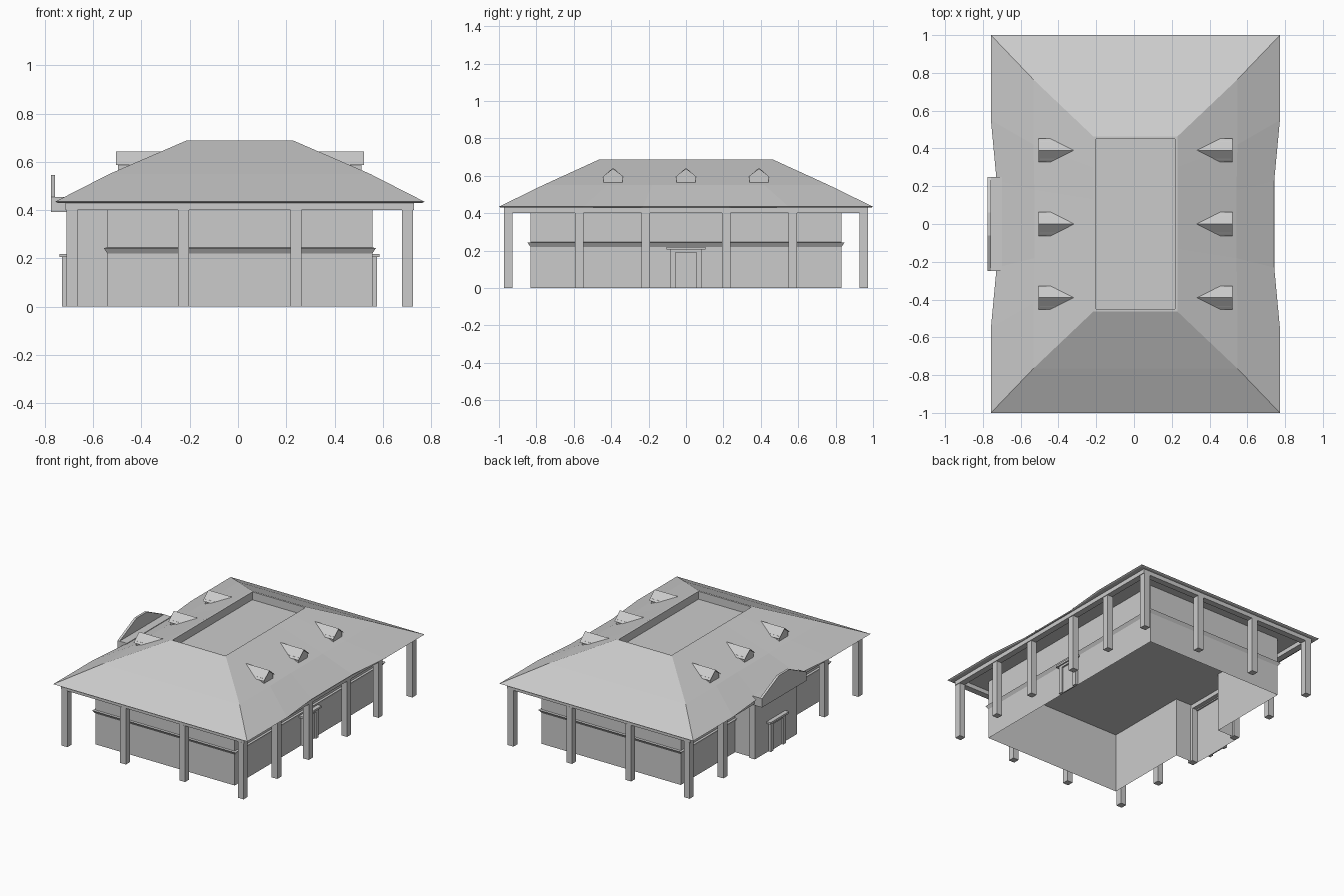
import bpy, bmesh

if "Cube" in bpy.data.objects:
    bpy.data.objects.remove(bpy.data.objects["Cube"])

CX = 0.0075          # the building is symmetric about this x
grey = bpy.data.materials.new("light grey")
grey.diffuse_color = (0.6, 0.6, 0.6, 1)
grey.use_nodes = True
grey.node_tree.nodes["Principled BSDF"].inputs["Base Color"].default_value = grey.diffuse_color


def finish(name, bm):
    bmesh.ops.recalc_face_normals(bm, faces=bm.faces[:])
    me = bpy.data.meshes.new(name)
    bm.to_mesh(me)
    bm.free()
    me.materials.append(grey)
    ob = bpy.data.objects.new(name, me)
    bpy.context.collection.objects.link(ob)
    return ob


def loft(name, rings, closed=True, cap_start=False, cap_end=False):
    """Join rings of points that all have the same count."""
    bm = bmesh.new()
    rows = [[bm.verts.new(p) for p in r] for r in rings]
    n = len(rows[0])
    for a, b in zip(rows, rows[1:]):
        for i in range(n if closed else n - 1):
            j = (i + 1) % n
            bm.faces.new((a[i], a[j], b[j], b[i]))
    if cap_start:
        bm.faces.new(rows[0])
    if cap_end:
        bm.faces.new(rows[-1])
    return finish(name, bm)


def prism_x(name, profile, x0, x1):
    """Extrude a (y, z) profile along x."""
    return loft(name, [[(x, y, z) for y, z in profile] for x in (x0, x1)],
                cap_start=True, cap_end=True)


def box(name, x0, x1, y0, y1, z0, z1):
    return prism_x(name, [(y0, z0), (y1, z0), (y1, z1), (y0, z1)], x0, x1)


def rect(hx, hy, z):
    return [(CX + sx * hx, sy * hy, z) for sx, sy in ((-1, -1), (1, -1), (1, 1), (-1, 1))]


# Walls: open shell with a projecting entrance on the left
WX, WY = 0.549, 0.832
XL, XR, XP = CX - WX, CX + WX, -0.71
outline = [(XL, -WY), (XR, -WY), (XR, WY), (XL, WY),
           (XL, 0.22), (XP, 0.22), (XP, -0.21), (XL, -0.21)]
loft("walls", [[(x, y, z) for x, y in outline] for z in (0, 0.43)])

# Flared ledge round the walls, stopping at the entrance
path = [(XL, 0.22, -1, 0), (XL, WY, -1, 1), (XR, WY, 1, 1),
        (XR, -WY, 1, -1), (XL, -WY, -1, -1), (XL, -0.21, -1, 0)]
loft("wall_ledge", [[(x + sx * o, y + sy * o, z) for x, y, sx, sy in path]
                    for o, z in ((0, 0.22), (0.015, 0.243), (0, 0.245))], closed=False)


# Roof: eaves pulled in slightly at mid side, bent hips, sunken flat top
def roof_ring(hx, hy, z, y1, y2, hx_mid):
    side = [(hx, -hy), (hx, -y1), (hx_mid, -y2), (hx_mid, y2), (hx, y1), (hx, hy)]
    return ([(CX + x, y, z) for x, y in side] +
            [(CX - x, -y, z) for x, y in side])


loft("roof", [
    roof_ring(0.755, 0.99, 0.43, 0.55, 0.23, 0.73),
    roof_ring(0.765, 1.0, 0.435, 0.55, 0.23, 0.735),
    roof_ring(0.54, 0.765, 0.55, 0.42, 0.18, 0.535),
    roof_ring(0.222, 0.463, 0.688, 0.3, 0.13, 0.222),
    roof_ring(0.209, 0.45, 0.688, 0.3, 0.13, 0.209),
    roof_ring(0.209, 0.45, 0.632, 0.3, 0.13, 0.209),
], cap_start=True, cap_end=True)

# Eaves beam on top of the posts
loft("eaves_beam", [rect(0.722, 0.972, 0.432), rect(0.722, 0.972, 0.40),
                    rect(0.677, 0.927, 0.40), rect(0.677, 0.927, 0.432)])

# Posts round the veranda
H = 0.0225
spots = [(sx * 0.695, y) for sx in (-1, 1) for y in (-0.95, -0.57, -0.215, 0.215, 0.57, 0.95)]
spots += [(sx * 0.233, sy * 0.95) for sx in (-1, 1) for sy in (-1, 1)]
for x, y in spots:
    box("post", CX + x - H, CX + x + H, y - H, y + H, 0, 0.402)

# Dormers, three on each slope
for s in (-1, 1):
    for y in (-0.39, 0, 0.39):
        prism_x("dormer_wall", [(y - 0.05, 0.54), (y + 0.05, 0.54), (y + 0.05, 0.60),
                                (y, 0.638), (y - 0.05, 0.60)], CX + s * 0.505, CX + s * 0.40)
        prism_x("dormer_roof", [(y - 0.063, 0.588), (y, 0.643), (y + 0.063, 0.588), (y, 0.636)],
                CX + s * 0.514, CX + s * 0.26)

# Entrance gable above the left eaves
prism_x("entrance_gable", [(-0.25, 0.392), (0.25, 0.392), (0.25, 0.455), (0.06, 0.546),
                           (-0.06, 0.546), (-0.25, 0.455)], -0.775, -0.758)
box("entrance_canopy", -0.76, -0.70, -0.25, 0.25, 0.392, 0.455)

# Doors with frame and lintel, on the right wall and the entrance
for wall, s in ((XR, 1), (XP, -1)):
    for y0, y1 in ((-0.085, -0.055), (0.055, 0.085)):
        box("door_jamb", wall, wall + s * 0.02, y0, y1, 0, 0.207)
    box("door_head", wall, wall + s * 0.02, -0.055, 0.055, 0.19, 0.207)
    box("door_lintel", wall, wall + s * 0.03, -0.105, 0.105, 0.205, 0.219)
    box("door_leaf", wall, wall + s * 0.008, -0.055, 0.055, 0, 0.19)
